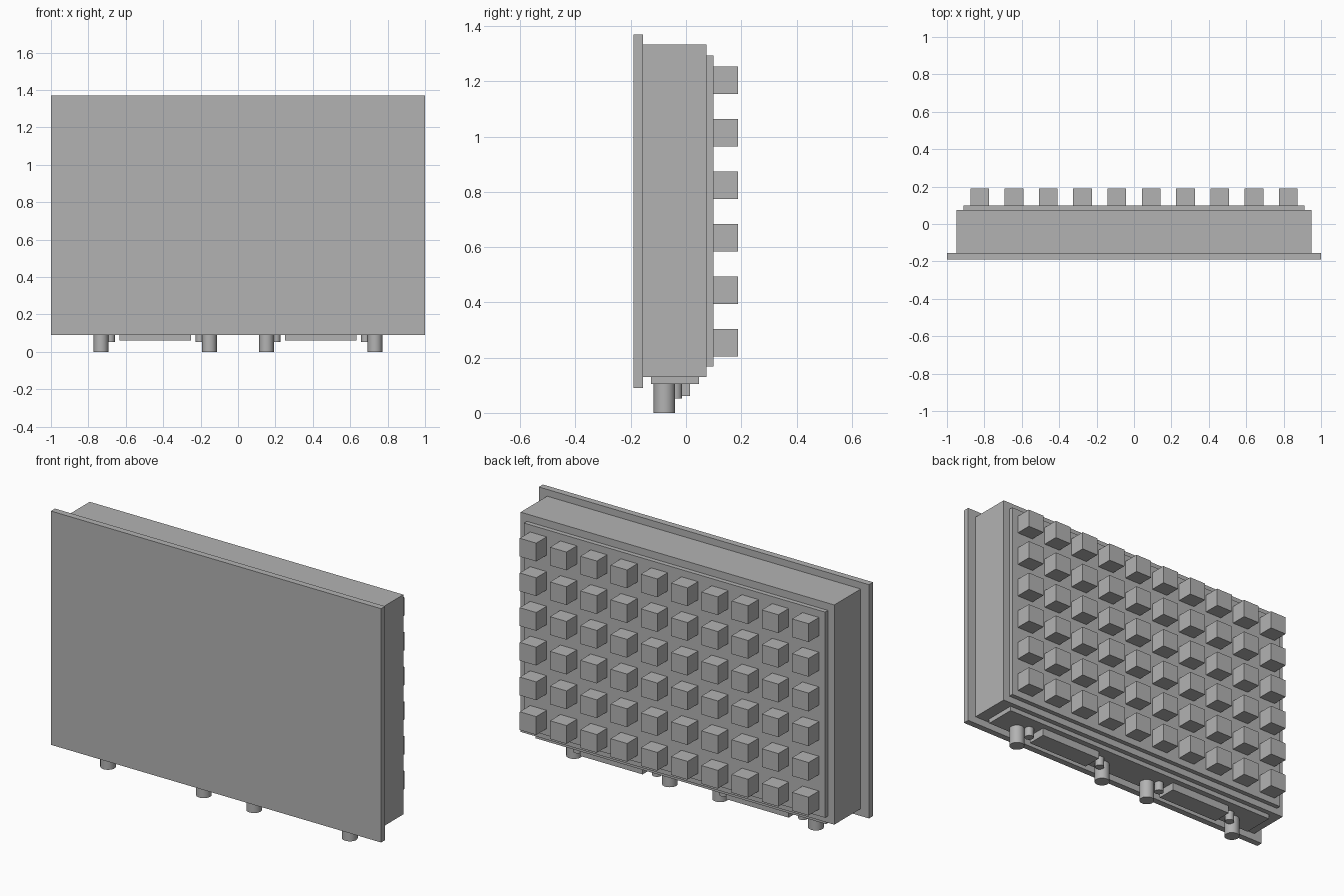
import bpy, math

cube = bpy.data.objects.get("Cube")
if cube:
    bpy.data.objects.remove(cube, do_unlink=True)

# Single plain grey for every part
grey = bpy.data.materials.new("grey")
grey.use_nodes = True
colour = (0.45, 0.45, 0.45, 1)
grey.diffuse_color = colour
grey.node_tree.nodes["Principled BSDF"].inputs["Base Color"].default_value = colour


def box(name, xs, ys, zs):
    """Box spanning the given (low, high) ranges."""
    spans = (xs, ys, zs)
    bpy.ops.mesh.primitive_cube_add(size=1, location=[(a + b) / 2 for a, b in spans])
    ob = bpy.context.object
    ob.name = name
    ob.scale = [b - a for a, b in spans]
    bpy.ops.object.transform_apply(location=False, rotation=False, scale=True)
    ob.data.materials.append(grey)
    return ob


def pin(name, x, y, radius, zs):
    """Upright round pin with smooth sides."""
    bpy.ops.mesh.primitive_cylinder_add(vertices=32, radius=radius, depth=zs[1] - zs[0],
                                        location=(x, y, sum(zs) / 2))
    ob = bpy.context.object
    ob.name = name
    bpy.ops.object.shade_smooth_by_angle(angle=math.radians(30))
    ob.data.materials.append(grey)
    return ob


# Stacked slabs of the panel
box("front_panel", (-1, 1), (-0.19, -0.155), (0.09, 1.37))
box("main_body", (-0.95, 0.95), (-0.155, 0.074), (0.13, 1.333))
box("back_plate", (-0.912, 0.912), (0.074, 0.099), (0.167, 1.293))
box("bottom_plate", (-0.88, 0.88), (-0.127, 0.047), (0.104, 0.13))

# Grid of cube studs on the back
columns, rows, half = 10, 6, 0.05
for row in range(rows):
    z = 0.254 + 0.19 * row
    for col in range(columns):
        x = (col - (columns - 1) / 2) * 0.1833
        box(f"back_stud_{row + 1}_{col + 1}", (x - half, x + half),
            (0.099, 0.189), (z - half, z + half))

# Two connectors underneath, each a bar between pairs of pins
for side, label in ((1, "left"), (-1, "right")):
    centre = side * 0.4425
    box(f"{label}_connector_bar", (centre - 0.19, centre + 0.19),
        (-0.092, 0.015), (0.061, 0.104))
    for end, place in ((1, "outer"), (-1, "inner")):
        reach = side * end
        pin(f"{label}_{place}_large_pin", centre + reach * 0.29, -0.078, 0.039, (0, 0.104))
        pin(f"{label}_{place}_small_pin", centre + reach * 0.24, -0.038, 0.024, (0.052, 0.104))
